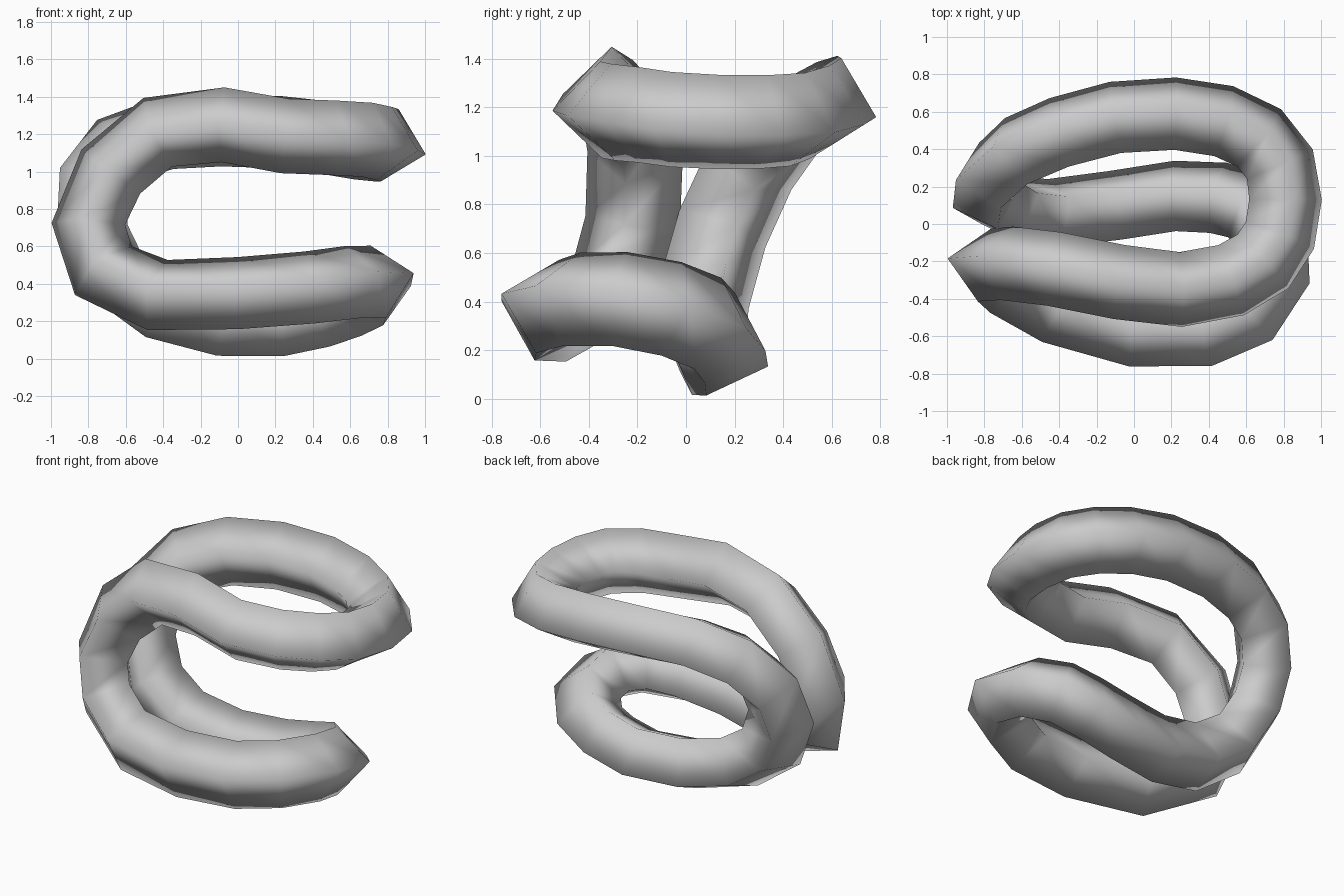
import bpy
import bmesh
import math
from mathutils import Vector, Quaternion

default_cube = bpy.data.objects.get("Cube")
if default_cube:
    bpy.data.objects.remove(default_cube, do_unlink=True)

RADIUS = 0.2
SIDES = 4
TILT = math.radians(-14)

# Centreline of each stretch of the closed loop, in travelling order
upper_bend_front = [(.81, .13, 1.14), (.78, -.06, 1.15), (.69, -.2, 1.17), (.52, -.3, 1.18)]
upper_front_run = [(.25, -.35, 1.19), (-.08, -.31, 1.25), (-.43, -.24, 1.21)]
front_column = [(-.68, -.21, 1.0), (-.8, -.22, .72), (-.72, -.29, .47)]
lower_front_run = [(-.43, -.45, .34), (0, -.57, .35), (.38, -.57, .38)]
lower_bend = [(.62, -.47, .41), (.75, -.27, .41), (.74, -.06, .37), (.62, .09, .31)]
lower_back_run = [(.45, .14, .25), (.22, .15, .2), (-.1, .1, .2), (-.42, .06, .28)]
back_column = [(-.66, .08, .45), (-.78, .15, .7), (-.77, .26, .94)]
upper_back_run = [(-.63, .39, 1.12), (-.4, .49, 1.2), (-.1, .57, 1.22), (.22, .59, 1.21)]
upper_bend_back = [(.48, .55, 1.18), (.67, .46, 1.15), (.78, .32, 1.14)]


def ring_frames(path):
    """Tangents and gently twisting side directions around a closed path."""
    count = len(path)
    tangents = []
    for i, point in enumerate(path):
        incoming = (point - path[i - 1]).normalized()
        outgoing = (path[(i + 1) % count] - point).normalized()
        tangents.append((incoming + outgoing).normalized())
    side = Vector((0, 0, 1)).cross(tangents[0]).normalized()
    sides = [side]
    for i in range(count):
        turn = tangents[i].rotation_difference(tangents[(i + 1) % count])
        sides.append(turn @ sides[-1])
    # Spread the closing twist, plus one extra side, evenly along the loop
    last = sides.pop()
    step = math.tau / SIDES
    closing_angle = math.atan2(last.cross(side).dot(tangents[0]), last.dot(side))
    shift = round(closing_angle / step) - 1
    twist = closing_angle - shift * step
    for i in range(count):
        sides[i] = Quaternion(tangents[i], TILT + twist * i / count) @ sides[i]
    return tangents, sides, shift


def closed_tube(name, points, material):
    path = [Vector(p) for p in points]
    tangents, sides, shift = ring_frames(path)
    bm = bmesh.new()
    rings = []
    for centre, tangent, side in zip(path, tangents, sides):
        rings.append([bm.verts.new(
            centre + RADIUS * (Quaternion(tangent, math.tau * k / SIDES) @ side))
            for k in range(SIDES)])
    for i, ring in enumerate(rings):
        closing = i == len(rings) - 1
        following = rings[0] if closing else rings[i + 1]
        offset = -shift if closing else 0
        for k in range(SIDES):
            n = (k + 1) % SIDES
            bm.faces.new((ring[k], ring[n],
                          following[(n + offset) % SIDES],
                          following[(k + offset) % SIDES]))
    bmesh.ops.recalc_face_normals(bm, faces=bm.faces)
    for face in bm.faces:
        face.smooth = True
    mesh = bpy.data.meshes.new(name)
    bm.to_mesh(mesh)
    bm.free()
    mesh.materials.append(material)
    tube = bpy.data.objects.new(name, mesh)
    bpy.context.collection.objects.link(tube)
    return tube


# Plain grey surface
grey = bpy.data.materials.new("light_grey")
grey.use_nodes = True
colour = (0.6, 0.6, 0.6, 1)
grey.diffuse_color = colour
grey.node_tree.nodes["Principled BSDF"].inputs["Base Color"].default_value = colour

# Looping tube
closed_tube("looped_tube",
            upper_bend_front + upper_front_run + front_column + lower_front_run
            + lower_bend + lower_back_run + back_column + upper_back_run
            + upper_bend_back, grey)
